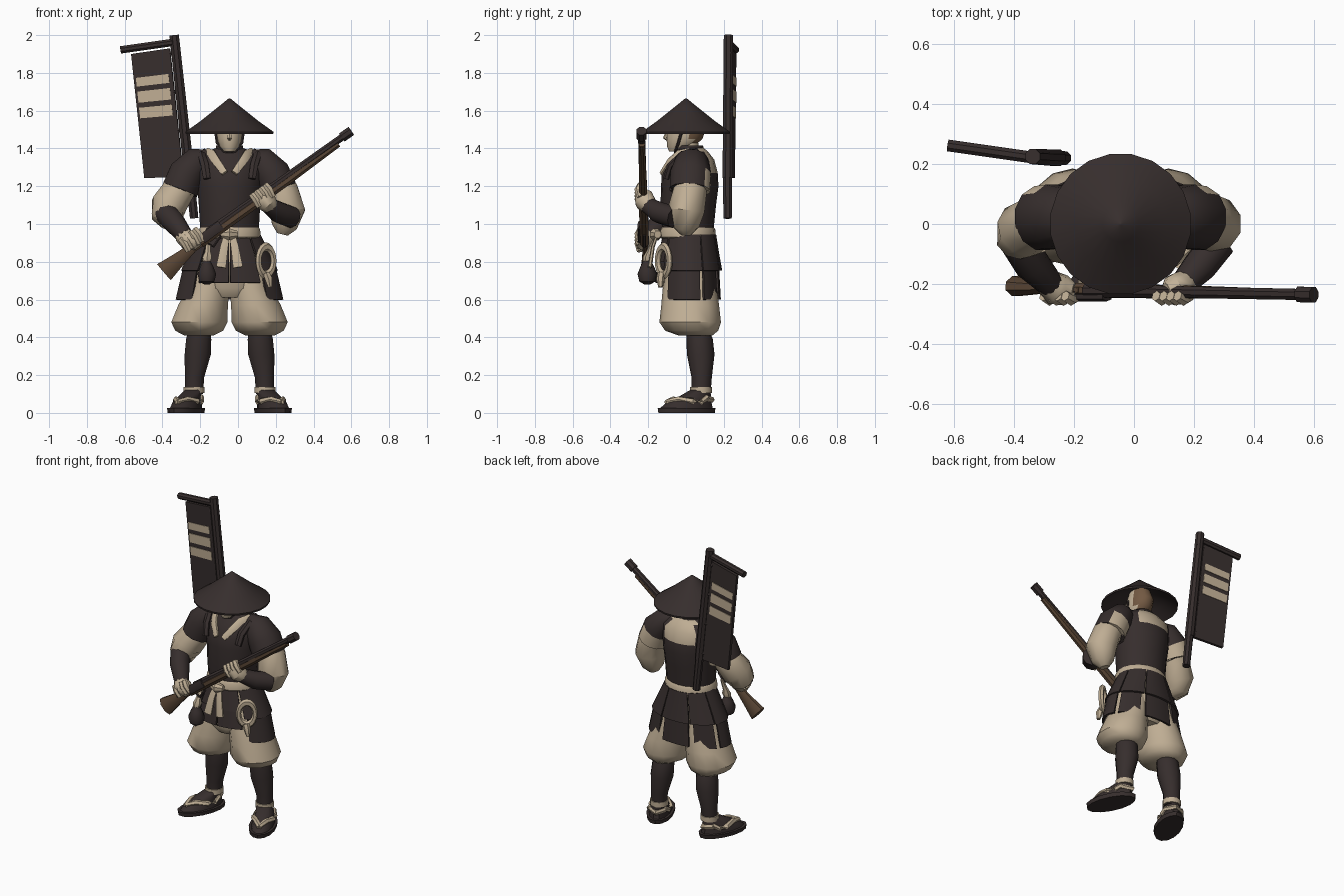
import bpy, bmesh
from math import sin, cos, pi, radians
from mathutils import Vector

if "Cube" in bpy.data.objects:
    bpy.data.objects.remove(bpy.data.objects["Cube"])

C = -0.045  # body centre line
SIDES = ((-1, "right"), (1, "left"))
parts = []


def material(name, rgb):
    m = bpy.data.materials.new(name)
    m.use_nodes = True
    col = (*rgb, 1)
    m.diffuse_color = col
    b = m.node_tree.nodes["Principled BSDF"]
    b.inputs["Base Color"].default_value = col
    b.inputs["Roughness"].default_value = 0.9
    return m


DARK = material("charcoal", (0.037, 0.027, 0.026))
CLOTH = material("beige cloth", (0.52, 0.42, 0.295))
SKIN = material("pale skin", (0.54, 0.44, 0.31))
WOOD = material("walnut wood", (0.1, 0.06, 0.035))
HAIR = material("brown hair", (0.17, 0.1, 0.055))


def finish(name, bm, *mats):
    bmesh.ops.recalc_face_normals(bm, faces=bm.faces)
    me = bpy.data.meshes.new(name)
    bm.to_mesh(me)
    bm.free()
    for m in mats:
        me.materials.append(m)
    ob = bpy.data.objects.new(name, me)
    bpy.context.collection.objects.link(ob)
    parts.append(ob)
    return ob


def tube(name, pts, *mats, sides=10, level=False, flat=1.0, rule=None):
    """Skin rings (x, y, z, r[, ry]) along a path; level keeps rings horizontal."""
    bm = bmesh.new()
    pos = [Vector(p[:3]) for p in pts]
    rings = []
    for i, p in enumerate(pts):
        t = pos[min(i + 1, len(pts) - 1)] - pos[max(i - 1, 0)]
        t = Vector((0, 0, 1)) if level else t.normalized()
        u = Vector((0, 1, 0))
        u = (u - t * u.dot(t)).normalized()
        v = u.cross(t)
        ry = p[4] if len(p) > 4 else p[3] * flat
        angles = [2 * pi * (k + 0.5) / sides for k in range(sides)]
        rings.append([bm.verts.new(pos[i] + v * p[3] * cos(a) + u * ry * sin(a)) for a in angles])
    for a, b in zip(rings, rings[1:]):
        for k in range(sides):
            j = (k + 1) % sides
            bm.faces.new((a[k], a[j], b[j], b[k]))
    bm.faces.new(rings[0])
    bm.faces.new(rings[-1])
    if rule:
        for f in bm.faces:
            f.material_index = int(rule(f.calc_center_median()))
    return finish(name, bm, *mats)


def panel(name, a0, a1, rows, steps=5):
    """Curved plate following an ellipse around the hips."""
    bm = bmesh.new()
    grid = []
    for z, rx, ry in rows:
        angs = [radians(a0 + (a1 - a0) * k / steps) for k in range(steps + 1)]
        grid.append([bm.verts.new((C + rx * cos(a), 0.02 + ry * sin(a), z)) for a in angs])
    for r, q in zip(grid, grid[1:]):
        for k in range(steps):
            bm.faces.new((r[k], r[k + 1], q[k + 1], q[k]))
    bmesh.ops.recalc_face_normals(bm, faces=bm.faces)
    bmesh.ops.solidify(bm, geom=bm.faces[:], thickness=0.012)
    finish(name, bm, DARK)


def slab(name, corners, mat, thickness):
    """Thin flat board centred on four corners."""
    bm = bmesh.new()
    n = (corners[1] - corners[0]).cross(corners[3] - corners[0]).normalized() * thickness / 2
    front = [bm.verts.new(c + n) for c in corners]
    back = [bm.verts.new(c - n) for c in corners]
    bm.faces.new(front)
    bm.faces.new(back[::-1])
    for k in range(4):
        j = (k + 1) % 4
        bm.faces.new((front[k], back[k], back[j], front[j]))
    finish(name, bm, mat)


# Hat and head
tube("straw_hat", [(C, 0, 1.665, .004), (C, 0, 1.62, .06), (C, 0, 1.545, .155), (C, 0, 1.488, .236),
                   (C, 0, 1.476, .234), (C, 0, 1.53, .15), (C, 0, 1.57, .07)], DARK, sides=20, level=True)
tube("head", [(C, -.055, 1.385, .03, .035), (C, -.03, 1.41, .055, .07), (C, -.008, 1.45, .068, .095),
              (C, 0, 1.5, .073, .103), (C, 0, 1.58, .055, .07)], SKIN, HAIR,
     sides=14, level=True, rule=lambda c: c.y > 0.02)
tube("nose", [(C, -.098, 1.485, .01), (C, -.11, 1.455, .012), (C, -.098, 1.447, .008)], SKIN, sides=6)
tube("neck", [(C, .02, 1.33, .055), (C, .015, 1.43, .05)], SKIN, level=True)
for s, side in SIDES:
    tube(side + "_chin_strap", [(C + s * .076, -.02, 1.5, .008), (C + s * .066, -.04, 1.43, .008),
                                (C + s * .03, -.055, 1.385, .008), (C, -.055, 1.378, .008)], DARK, sides=6)

# Torso with pale upper back
tube("breastplate", [(C, .01, .96, .157, .135), (C, .012, 1.1, .165, .147), (C, .02, 1.2, .173, .152),
                     (C, .02, 1.27, .178, .148), (C, .03, 1.34, .18, .12), (C, .03, 1.385, .12, .085),
                     (C, .025, 1.405, .065, .065)], DARK, CLOTH, sides=18, level=True,
     rule=lambda c: c.y > .06 and c.z > 1.25 and abs(c.x - C) < .1)
tube("neck_collar", [(C, .02, 1.35, .085, .085), (C, .02, 1.415, .072, .07), (C, .02, 1.4, .06, .06)],
     DARK, sides=14, level=True)
tube("waist_sash", [(C, .01, .92, .158, .136), (C, .01, .93, .167, .148), (C, .01, .97, .165, .146),
                    (C, .01, .985, .155, .135)], CLOTH, sides=18, level=True)
for s, side in SIDES:
    tube(side + "_collar_band", [(C + s * .12, .02, 1.385, .02), (C + s * .095, -.04, 1.372, .025),
                                 (C + s * .07, -.09, 1.33, .025), (C + s * .025, -.13, 1.27, .019)],
         CLOTH, sides=6, flat=.55)
    tube(side + "_armour_strap", [(C + s * .13, .06, 1.38, .022), (C + s * .15, -.02, 1.37, .024),
                                  (C + s * .13, -.085, 1.31, .024), (C + s * .12, -.105, 1.24, .022)],
         DARK, sides=6, flat=.7)
    tube(side + "_shoulder_guard", [(C + s * .1, .03, 1.365, .035), (C + s * .165, .03, 1.335, .08),
                                    (C + s * .225, .025, 1.265, .1), (C + s * .262, .02, 1.18, .1),
                                    (C + s * .255, .02, 1.19, .085)], DARK, CLOTH, sides=12, flat=1.1,
         rule=lambda c: c.y > .07 and c.z < 1.25)
    tube(side + "_sash_tail", [(C + s * .012, -.15, .95, .018), (C + s * .028, -.175, .88, .024),
                               (C + s * .045, -.192, .77, .03)], CLOTH, sides=6, flat=.4)
tube("sash_knot", [(C - .04, -.15, .945, .02), (C, -.16, .945, .034), (C + .04, -.15, .945, .02)],
     CLOTH, sides=8)

# Arms
tube("right_sleeve", [(-.24, .03, 1.29, .075), (-.32, .01, 1.17, .09), (-.365, -.02, 1.1, .098),
                      (-.375, -.05, 1.045, .085), (-.36, -.085, 1.02, .06)], CLOTH)
tube("left_sleeve", [(.15, .03, 1.29, .075), (.235, .02, 1.17, .09), (.262, 0, 1.07, .098),
                     (.245, 0, .985, .07), (.235, 0, .945, .03)], CLOTH)
tube("right_forearm", [(-.385, -.06, 1.06, .062), (-.34, -.135, 1.01, .06), (-.28, -.2, .935, .045)], DARK)
tube("left_forearm", [(.285, -.06, 1.035, .058), (.22, -.14, 1.06, .058), (.16, -.205, 1.1, .043)], DARK)


def hand(name, x, z, wrist):
    wx, wy, wz = wrist
    tube(name + "_palm", [(wx, wy, wz, .042), (x + (wx - x) * .4, -.215, z + (wz - z) * .4, .056),
                          (x - (wx - x) * .2, -.222, z + .01, .05),
                          (x - (wx - x) * .7, -.225, z + .02, .028)], SKIN)
    for k in range(4):  # fingers wrapped over the stock
        fx, fz = x - .042 + k * .024, z - .018 + k * .017
        tube(f"{name}_finger_{k + 1}", [(fx - .02, -.24, fz + .04, .018), (fx, -.252, fz + .015, .021),
                                        (fx + .02, -.243, fz - .025, .017)], SKIN, sides=6)


hand("right_hand", -.24, .9, (-.3, -.185, .94))
hand("left_hand", .135, 1.135, (.175, -.19, 1.09))

# Long gun
tube("gun_barrel", [(-.16, -.222, .955, .024), (.2, -.228, 1.21, .021), (.555, -.235, 1.462, .02)], DARK, sides=8)
tube("gun_muzzle", [(.55, -.235, 1.458, .028), (.6, -.236, 1.493, .028)], DARK, sides=8)
tube("gun_fore_stock", [(-.2, -.22, .9, .03), (0, -.224, 1.045, .03), (.25, -.228, 1.222, .026),
                        (.53, -.234, 1.425, .02)], WOOD, sides=8, flat=.85)
tube("gun_butt", [(-.17, -.22, .925, .03), (-.24, -.215, .875, .027), (-.31, -.21, .815, .04),
                  (-.392, -.207, .745, .06)], WOOD, sides=8, flat=.6)
tube("gun_lock", [(-.19, -.243, .92, .03), (-.09, -.243, .995, .03)], DARK, sides=6, flat=.5)
tube("gun_trigger_guard", [(-.16, -.22, .9, .008), (-.13, -.22, .88, .008), (-.09, -.22, .94, .008)], DARK, sides=6)

# Hips and plated skirt
tube("hips", [(C, .015, .94, .15, .125), (C, .02, .8, .205, .14), (C, .02, .66, .2, .145),
              (C, .02, .61, .12, .11)], CLOTH, sides=16, level=True)
for k in range(2):
    a = -128 + k * 39
    panel(f"front_skirt_upper_{k + 1}", a, a + 37, [(.945, .165, .142), (.8, .235, .175)])
    panel(f"front_skirt_lower_{k + 1}", a, a + 37, [(.82, .22, .165), (.69, .268, .185)])
for k, (a0, a1) in enumerate(((-50, 24), (24, 66), (66, 114), (114, 156), (156, 230))):
    panel(f"side_skirt_upper_{k + 1}", a0 + 1, a1 - 1, [(.945, .165, .14), (.85, .212, .155), (.755, .258, .172)])
    panel(f"side_skirt_lower_{k + 1}", a0 + 4, a1 - 4, [(.78, .245, .155), (.6, .287, .165)])

# Legs and sandals
for s, side in SIDES:
    tube(side + "_trouser", [(C + s * .09, .02, .78, .09, .12), (C + s * .112, .02, .66, .115, .143),
                             (C + s * .14, .022, .57, .135, .153), (C + s * .16, .022, .48, .152, .163),
                             (C + s * .16, .03, .435, .13, .14), (C + s * .162, .05, .41, .08, .09)],
         CLOTH, sides=14, level=True)
    tube(side + "_shin", [(C + s * .188, .08, .1, .05), (C + s * .185, .083, .19, .054),
                          (C + s * .168, .078, .31, .073), (C + s * .163, .072, .39, .07),
                          (C + s * .16, .06, .45, .06)], DARK, level=True)
    tube(side + "_ankle_tie", [(C + s * .188, .08, .105, .058), (C + s * .188, .08, .138, .058)], CLOTH, level=True)
    foot = [
        tube(side + "_sole", [(0, 0, 0, .08, .162), (0, 0, .026, .084, .166)], DARK, sides=14, level=True),
        tube(side + "_sock", [(0, 0, .026, .068, .148), (0, .015, .058, .064, .125),
                              (0, .05, .088, .054, .088), (-s * .012, .087, .125, .05, .05)],
             DARK, sides=12, level=True),
        tube(side + "_heel_strap", [(-.05, .09, .075, .016), (0, .145, .07, .016), (.05, .09, .075, .016)],
             CLOTH, sides=6)]
    for e in (-1, 1):
        foot.append(tube(f"{side}_toe_strap_{'inner' if e * s < 0 else 'outer'}",
                         [(0, -.115, .055, .015), (e * .03, -.06, .07, .018), (e * .06, .01, .062, .018),
                          (e * .06, .06, .058, .016), (e * .045, .1, .085, .015)], CLOTH, sides=6))
    for ob in foot:
        ob.location = (C + s * .23, .003, 0)
        ob.rotation_euler.z = s * .4

# Hanging pouch and rope coil
tube("pouch", [(-.165, -.205, .68, .015), (-.165, -.205, .695, .042), (-.165, -.205, .735, .052),
               (-.165, -.205, .775, .036), (-.165, -.205, .81, .018)], DARK, level=True)
tube("pouch_cord", [(-.165, -.205, .8, .022), (-.163, -.2, .825, .028), (-.16, -.195, .85, .018),
                    (-.155, -.16, .93, .01)], CLOTH, sides=6, level=True)
bpy.ops.mesh.primitive_torus_add(major_segments=20, minor_segments=6, major_radius=.053, minor_radius=.017,
                                 location=(.148, -.118, .805), rotation=(pi / 2, 0, .65))
rope = bpy.context.object
rope.name = "rope_coil"
rope.scale = (.95, 1.4, 1)
rope.data.materials.append(CLOTH)
parts.append(rope)
tube("rope_tail", [(.15, -.13, .74, .02), (.162, -.135, .71, .022), (.17, -.135, .665, .012)], CLOTH, sides=6)

# Back banner
tube("banner_pole_foot", [(-.232, .22, 1.03, .024), (-.256, .22, 1.26, .026)], DARK, sides=8)
tube("banner_pole", [(-.256, .221, 1.245, .03), (-.338, .225, 2.0, .027)], DARK, sides=8)
tube("banner_crossbar", [(-.62, .262, 1.922, .021), (-.34, .222, 1.962, .021)], DARK, sides=8)
top = Vector((-.565, .258, 1.9)), Vector((-.36, .228, 1.93))
low = Vector((-.495, .25, 1.243)), Vector((-.288, .225, 1.25))


def on_banner(u, v):
    return top[0].lerp(top[1], u).lerp(low[0].lerp(low[1], u), v)


def band(name, u0, u1, v0, v1, mat, thickness):
    slab(name, [on_banner(u0, v0), on_banner(u1, v0), on_banner(u1, v1), on_banner(u0, v1)], mat, thickness)


band("banner_cloth", 0, 1, 0, 1, DARK, .018)
for k, (v0, v1) in enumerate(((.195, .265), (.305, .395), (.435, .52))):
    band(f"banner_stripe_{k + 1}", .06, .9, v0, v1, CLOTH, .026)
for k in range(4):
    p = on_banner(.97, .04 + k * .3)
    tube(f"banner_tie_{k + 1}", [(*p, .012), (p.x + .06, p.y - .002, p.z + .005, .012)], DARK, sides=6)

# Soft shading with crisp edges
bpy.ops.object.select_all(action='DESELECT')
for ob in parts:
    ob.select_set(True)
bpy.context.view_layer.objects.active = parts[0]
bpy.ops.object.shade_smooth_by_angle(angle=radians(40))
